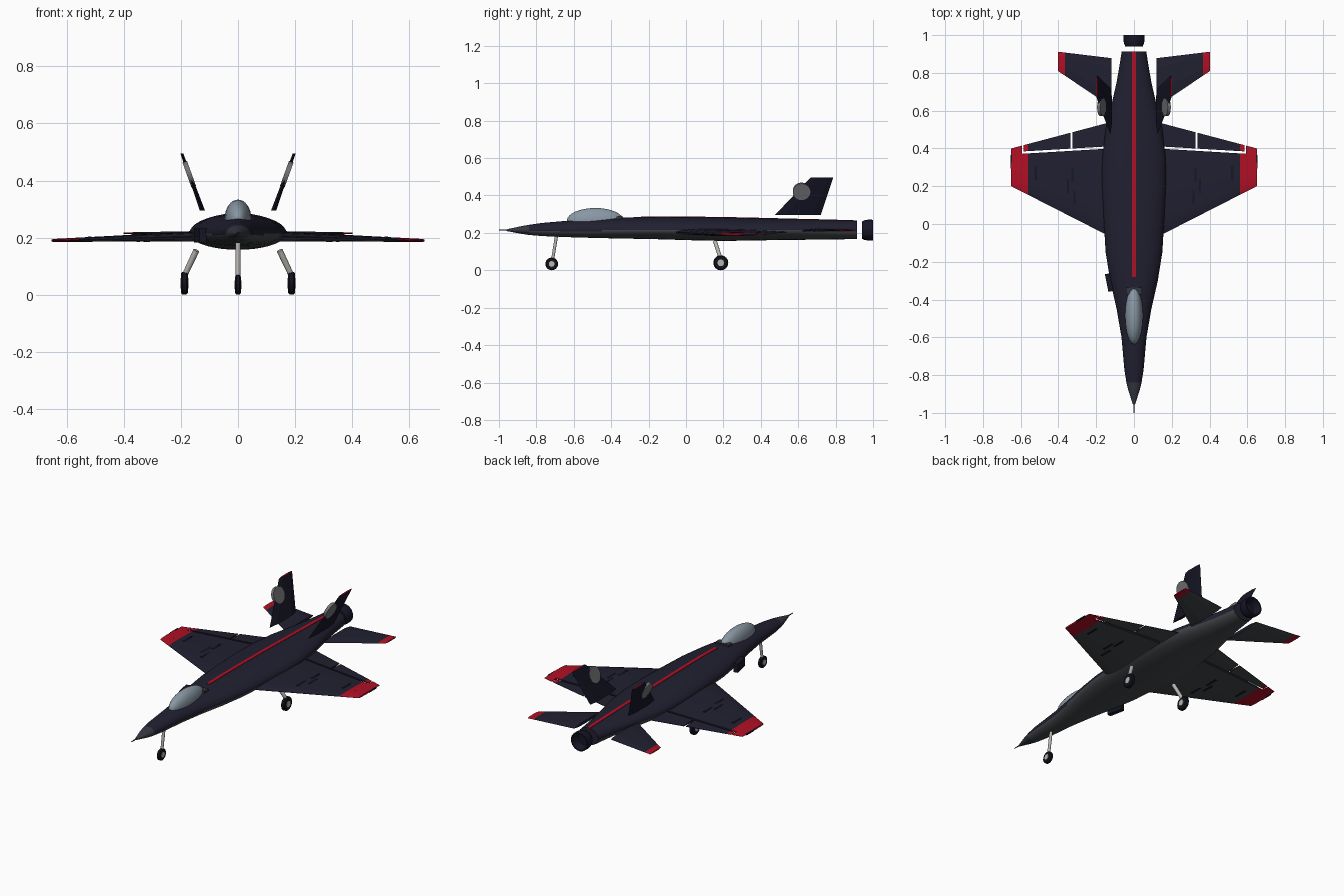
import bpy, bmesh, math
from mathutils import Vector

if "Cube" in bpy.data.objects:
    bpy.data.objects.remove(bpy.data.objects["Cube"])

# ---- colours ----
COLOURS = {
    "navy": (0.015, 0.014, 0.030), "midnight": (0.008, 0.008, 0.020),
    "belly_grey": (0.058, 0.064, 0.068), "red": (0.44, 0.005, 0.018),
    "canopy_glass": (0.25, 0.31, 0.37), "nose_grey": (0.035, 0.038, 0.050),
    "strut_metal": (0.48, 0.46, 0.43), "disc_grey": (0.17, 0.17, 0.18),
    "tyre_black": (0.006, 0.006, 0.012),
}
MATS = {}
for n, c in COLOURS.items():
    MATS[n] = bpy.data.materials.new(n)
    MATS[n].diffuse_color = (*c, 1)


def finish(name, bm, mats, rule=None, smooth=True):
    bmesh.ops.recalc_face_normals(bm, faces=bm.faces)
    bm.normal_update()
    if rule:
        for f in bm.faces:
            f.material_index = mats.index(rule(f.calc_center_median(), f.normal))
    me = bpy.data.meshes.new(name)
    bm.to_mesh(me)
    bm.free()
    for m in mats:
        me.materials.append(MATS[m])
    ob = bpy.data.objects.new(name, me)
    bpy.context.collection.objects.link(ob)
    if smooth:
        bpy.ops.object.select_all(action='DESELECT')
        ob.select_set(True)
        bpy.context.view_layer.objects.active = ob
        bpy.ops.object.shade_smooth_by_angle(angle=math.radians(35))
    return ob


def loft(name, rings, mats, rule=None, smooth=True):
    """Skin a list of closed rings and cap both ends."""
    bm = bmesh.new()
    vs = [[bm.verts.new(p) for p in r] for r in rings]
    n = len(rings[0])
    for a, b in zip(vs, vs[1:]):
        for i in range(n):
            j = (i + 1) % n
            bm.faces.new((a[i], a[j], b[j], b[i]))
    bm.faces.new(vs[0])
    bm.faces.new(vs[-1])
    return finish(name, bm, mats, rule, smooth)


def rod(name, a, b, r1, r2, mat, sides=20):
    a, b = Vector(a), Vector(b)
    q = (b - a).to_track_quat('Z', 'Y')
    ring = lambda c, r: [c + q @ Vector((r * math.cos(t), r * math.sin(t), 0))
                         for t in (2 * math.pi * i / sides for i in range(sides))]
    return loft(name, [ring(a, r1), ring(b, r2)], [mat])


def oval(y, hw, top, bot, mid, n=36):
    pts = []
    for i in range(n):
        t = 2 * math.pi * i / n
        s = math.sin(t)
        pts.append((hw * math.cos(t), y, mid + s * ((top - mid) if s > 0 else (mid - bot))))
    return pts


def box(name, c, s, mat, rot=0):
    x, y, z = (v / 2 for v in s)
    ca, sa = math.cos(rot), math.sin(rot)
    ring = lambda h: [(c[0] + u * ca - v * sa, c[1] + u * sa + v * ca, c[2] + h)
                      for u, v in ((-x, -y), (x, -y), (x, y), (-x, y))]
    return loft(name, [ring(-z), ring(z)], [mat], smooth=False)


# ---- fuselage: y, half width, top, bottom ----
BODY = [(-0.84, 0.040, 0.243, 0.189), (-0.77, 0.051, 0.253, 0.183), (-0.60, 0.066, 0.268, 0.176),
        (-0.45, 0.092, 0.276, 0.172), (-0.30, 0.126, 0.283, 0.169), (-0.15, 0.150, 0.286, 0.166),
        (0.05, 0.162, 0.285, 0.160), (0.20, 0.170, 0.283, 0.157), (0.35, 0.168, 0.280, 0.159),
        (0.50, 0.150, 0.276, 0.162), (0.62, 0.122, 0.273, 0.163), (0.75, 0.092, 0.270, 0.165),
        (0.85, 0.075, 0.267, 0.166), (0.914, 0.065, 0.265, 0.167)]
two_tone = lambda c, n: "belly_grey" if n.z < -0.2 else "navy"
loft("fuselage", [oval(*s, 0.215) for s in BODY], ["navy", "belly_grey"], two_tone)
loft("nose_cone", [oval(-0.84, 0.040, 0.243, 0.189, 0.215), oval(-0.88, 0.030, 0.236, 0.195, 0.215),
                   oval(-0.955, 0.006, 0.220, 0.209, 0.215)], ["nose_grey"])
rod("nose_probe", (0, -0.95, 0.215), (0, -1.0, 0.215), 0.004, 0.002, "nose_grey", 8)

# spine stripe following the top of the fuselage
spine = [(-0.28, 0.2835)] + [(s[0], s[2]) for s in BODY if s[0] > -0.2]
loft("spine_stripe", [[(-0.01, y, z - 0.003), (0.01, y, z - 0.003), (0.01, y, z + 0.002),
                       (-0.01, y, z + 0.002)] for y, z in spine], ["red"], smooth=False)

# exhaust nozzle, hollow at the back
NOZ = [(0.94, 0.046), (0.955, 0.053), (0.975, 0.056), (1.0, 0.055), (1.0, 0.048), (0.955, 0.035)]
loft("exhaust_nozzle", [oval(y, r, 0.215 + r, 0.215 - r, 0.215, 24) for y, r in NOZ], ["midnight"])

# canopy
bm = bmesh.new()
bmesh.ops.create_uvsphere(bm, u_segments=28, v_segments=16, radius=1)
for v in bm.verts:
    v.co = Vector((v.co.x * 0.047, -0.485 + v.co.y * 0.152, 0.265 + v.co.z * 0.068))
finish("canopy", bm, ["canopy_glass"])
box("canopy_rear_frame", (0, -0.355, 0.277), (0.085, 0.035, 0.022), "nose_grey")
box("side_scoop", (-0.132, -0.31, 0.208), (0.026, 0.095, 0.052), "midnight", 0.2)


# ---- wings ----
def lerp(a, b, t):
    return a + (b - a) * t


def wing_ring(x, s, front, back):
    """Slice of the wing section at span x between two y values."""
    t = (x - 0.14) / 0.51
    le, te = lerp(-0.06, 0.20, t), lerp(0.535, 0.40, t)
    mid, thick = lerp(0.204, 0.190, t), lerp(0.018, 0.005, t)
    top, low = [], []
    f0 = le if front is None else front
    f1 = te if back is None else back
    for i in range(9):
        y = lerp(f0, f1, (i / 8) ** 1.3)
        f = min(max((y - le) / (te - le), 0), 1)
        h = thick * (2.4 * math.sqrt(f) * (1 - f) + 0.08)
        top.append((s * x, y, mid + h))
        low.append((s * x, y, mid - h))
    return top + low[::-1]


def hinge(x):
    return lerp(0.397, 0.372, (x - 0.17) / 0.42)


def tip_rule(limit):
    return lambda c, n: "red" if abs(c.x) > limit else two_tone(c, n)


SKIN = ["navy", "belly_grey", "red"]
for s, side in ((-1, "right"), (1, "left")):
    loft(side + "_wing", [wing_ring(x, s, None, hinge(x)) for x in (0.10, 0.33, 0.56, 0.592)],
         SKIN, tip_rule(0.56))
    loft(side + "_wing_tip", [wing_ring(x, s, None, None) for x in (0.592, 0.65)], SKIN, tip_rule(0.56))
    loft(side + "_inner_flap", [wing_ring(x, s, hinge(x) + 0.012, None) for x in (0.12, 0.326)],
         SKIN, tip_rule(0.56))
    loft(side + "_outer_flap", [wing_ring(x, s, hinge(x) + 0.012, None) for x in (0.336, 0.56, 0.586)],
         SKIN, tip_rule(0.56))
    # small dark fittings through the wing skin
    for x, y in ((0.315, 0.14), (0.35, 0.20), (0.325, 0.26), (0.52, 0.27)):
        t = (x - 0.14) / 0.51
        box(side + "_wing_fitting", (s * x, y, lerp(0.204, 0.190, t)),
            (0.012, 0.075, 2 * lerp(0.0185, 0.007, t)), "midnight")
    box(side + "_tip_rail", (s * 0.65, 0.33, 0.19), (0.008, 0.07, 0.008), "midnight")

    # tailplane
    rings = []
    for x in (0.12, 0.365, 0.402):
        t = (x - 0.12) / 0.282
        a, b, h = lerp(0.62, 0.81, t), lerp(0.878, 0.912, t), lerp(0.008, 0.003, t)
        rings.append([(s * x, a, 0.215), (s * x, lerp(a, b, .3), 0.215 + h), (s * x, lerp(a, b, .8), 0.215 + h),
                      (s * x, b, 0.215), (s * x, lerp(a, b, .8), 0.215 - h), (s * x, lerp(a, b, .3), 0.215 - h)])
    loft(side + "_tailplane", rings, SKIN, tip_rule(0.365), smooth=False)

    # canted fin with red top edge and a plain disc on both faces
    rings = []
    for z, a, b, h in ((0.295, 0.475, 0.72, 0.009), (0.495, 0.665, 0.787, 0.005)):
        x = 0.125 + (z - 0.295) * 0.36
        rings.append([(s * (x + o * h), lerp(a, b, f), z) for o, f in
                      ((0, 0), (1, .25), (1, .8), (0, 1), (-1, .8), (-1, .25))])
    loft(side + "_fin", rings, ["midnight", "red"],
         lambda c, n: "red" if n.z > 0.8 else "midnight", smooth=False)
    c, d = Vector((s * 0.171, 0.618, 0.422)), Vector((s, 0, -0.36)).normalized() * 0.0085
    rod(side + "_fin_disc", c - d, c + d, 0.047, 0.047, "disc_grey", 24)


# ---- landing gear ----
def wheel(name, c, r, hw):
    prof = [(-hw, r * 0.5), (-hw, r * 0.85), (-hw * 0.6, r), (hw * 0.6, r), (hw, r * 0.85), (hw, r * 0.5)]
    loft(name + "_tyre", [[(c[0] + o, c[1] + q * math.cos(t), c[2] + q * math.sin(t))
                           for t in (2 * math.pi * i / 24 for i in range(24))] for o, q in prof],
         ["tyre_black"])
    w = hw + 0.002
    rod(name + "_hub", (c[0] - w, c[1], c[2]), (c[0] + w, c[1], c[2]), r * 0.45, r * 0.45, "strut_metal")


wheel("nose_wheel", (0, -0.718, 0.034), 0.034, 0.010)
rod("nose_strut", (0, -0.715, 0.045), (0, -0.69, 0.20), 0.008, 0.009, "strut_metal", 14)
for s, side in ((-1, "right"), (1, "left")):
    wheel(side + "_main_wheel", (s * 0.188, 0.186, 0.040), 0.040, 0.012)
    rod(side + "_main_strut", (s * 0.187, 0.183, 0.068), (s * 0.146, 0.155, 0.155), 0.010, 0.011,
        "strut_metal", 14)

for m in bpy.data.materials:
    if m.users and not m.is_grease_pencil:
        m.use_nodes = True
        m.node_tree.nodes["Principled BSDF"].inputs["Base Color"].default_value = m.diffuse_color
